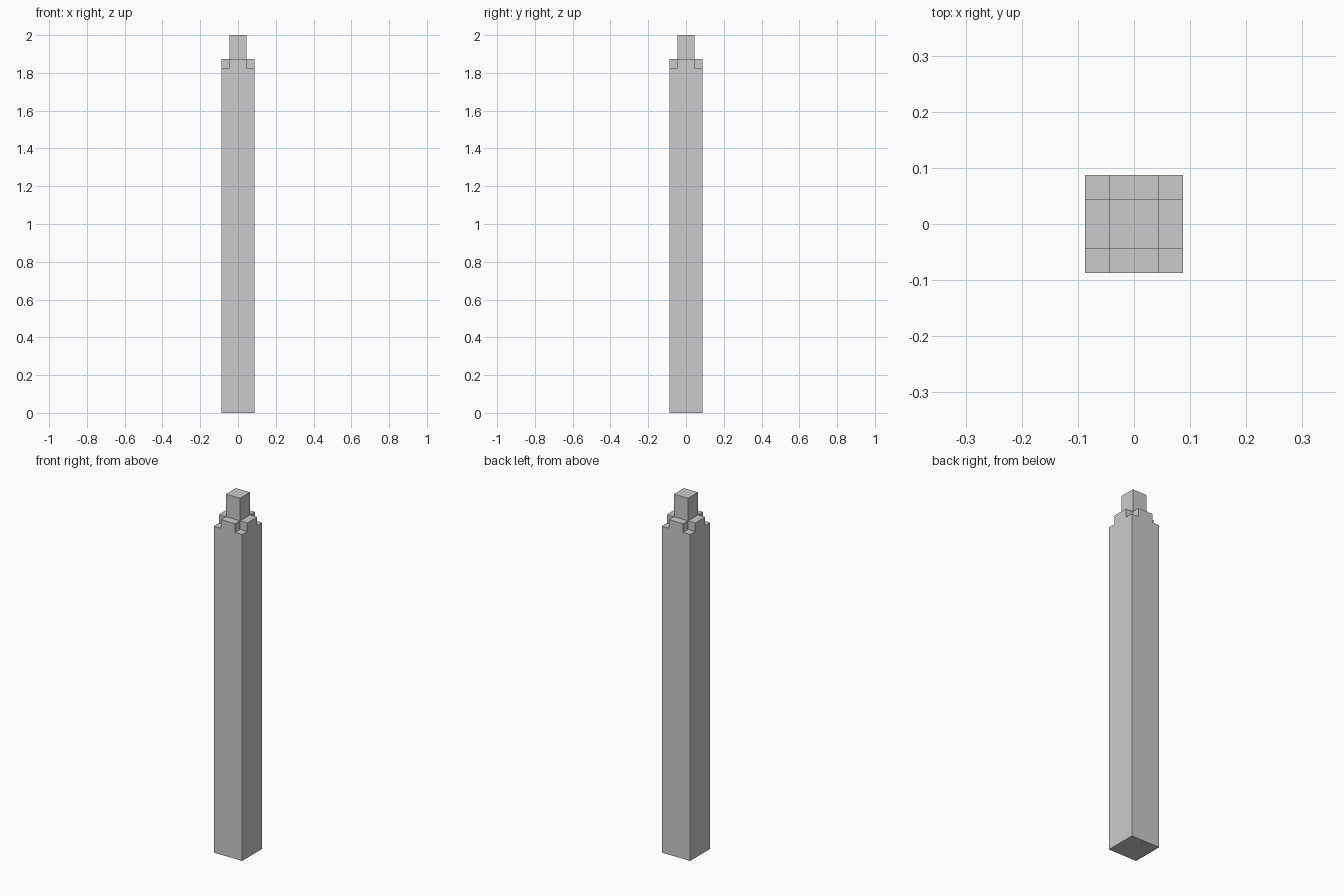
import bpy, bmesh, math

if "Cube" in bpy.data.objects:
    bpy.data.objects.remove(bpy.data.objects["Cube"])

HALF, TENON = 0.0875, 0.044                  # half widths of post and tenon
Z_NOTCH, Z_SHOULDER, Z_TOP = 1.826, 1.874, 2.0


def raise_faces(bm, faces, z, keep=False):
    """Extrude a region of faces upward to height z and return the new top faces."""
    geom = bmesh.ops.extrude_face_region(bm, geom=faces, use_keep_orig=keep)["geom"]
    for v in geom:
        if isinstance(v, bmesh.types.BMVert):
            v.co.z = z
    if not keep:
        bmesh.ops.delete(bm, geom=[f for f in faces if f.is_valid], context="FACES_ONLY")
    return [f for f in geom if isinstance(f, bmesh.types.BMFace)]


def inside(c):
    return abs(c) < TENON


bm = bmesh.new()

# Square footprint split 3 x 3 along the notch lines
bmesh.ops.create_grid(bm, x_segments=3, y_segments=3, size=HALF)
for v in bm.verts:
    for i in (0, 1):
        if abs(v.co[i]) < HALF * 0.9:
            v.co[i] = math.copysign(TENON, v.co[i])

# Shaft up to the corner notches
top = raise_faces(bm, bm.faces[:], Z_NOTCH, keep=True)

# Cross-shaped shoulder, leaving the four corners notched
cross = [f for f in top if any(inside(c) for c in f.calc_center_median().xy)]
top = raise_faces(bm, cross, Z_SHOULDER)

# Central tenon
centre = [f for f in top if all(inside(c) for c in f.calc_center_median().xy)]
raise_faces(bm, centre, Z_TOP)

# Merge coplanar strips into clean flat faces
bmesh.ops.recalc_face_normals(bm, faces=bm.faces[:])
bmesh.ops.dissolve_limit(bm, angle_limit=math.radians(1),
                         verts=bm.verts[:], edges=bm.edges[:])

mesh = bpy.data.meshes.new("notched_post")
bm.to_mesh(mesh)
bm.free()
bpy.context.collection.objects.link(bpy.data.objects.new("notched_post", mesh))
